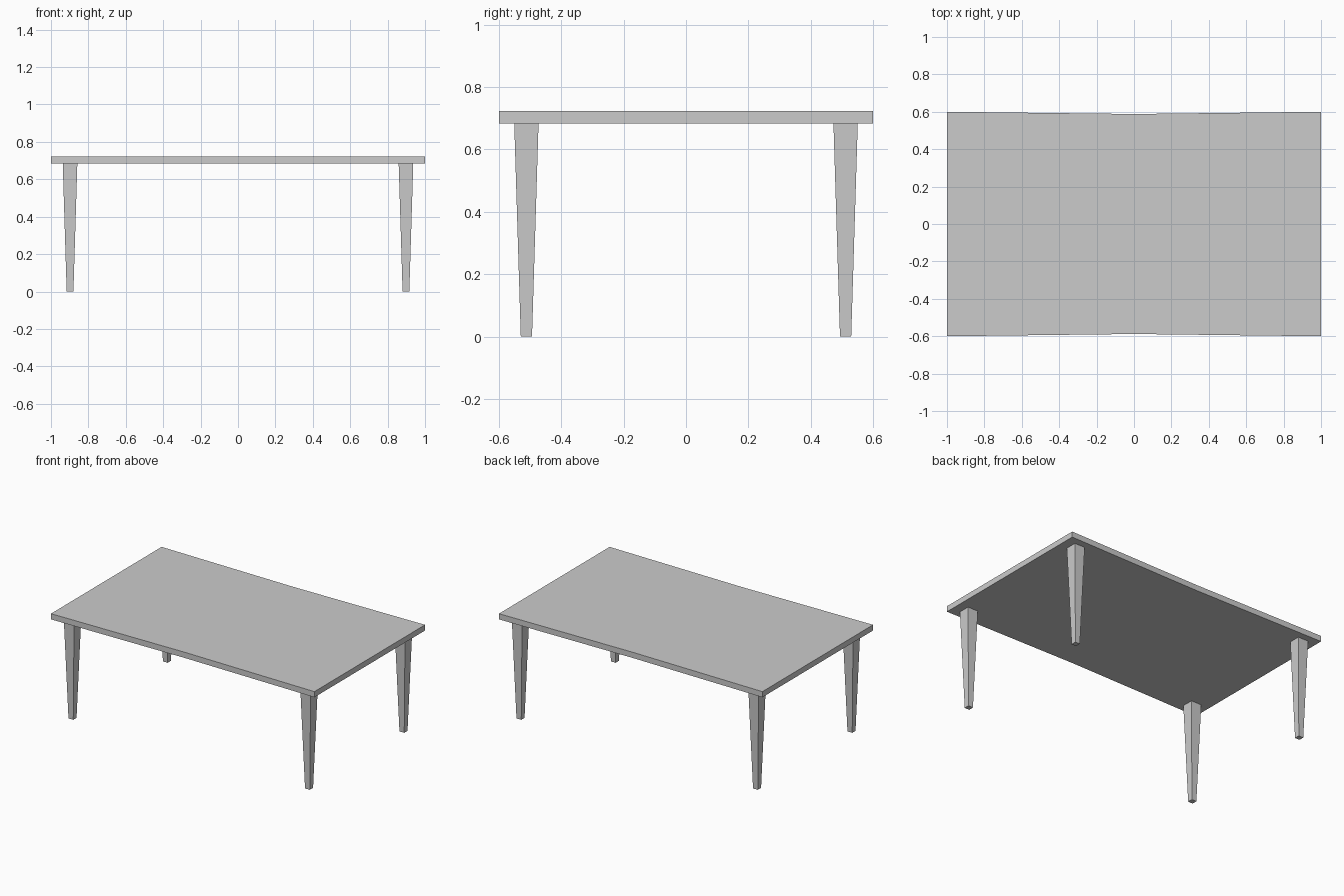
import bpy, bmesh

if "Cube" in bpy.data.objects:
    bpy.data.objects.remove(bpy.data.objects["Cube"])

def finish(name, bm):
    bmesh.ops.recalc_face_normals(bm, faces=bm.faces)
    mesh = bpy.data.meshes.new(name)
    bm.to_mesh(mesh)
    bm.free()
    obj = bpy.data.objects.new(name, mesh)
    bpy.context.collection.objects.link(obj)
    return obj

TOP_Z, UNDER_Z = 0.723, 0.684

# Table top: long edges pinch in slightly at the middle
outline = [(-1, -0.6), (0, -0.588), (1, -0.6), (1, 0.6), (0, 0.588), (-1, 0.6)]
bm = bmesh.new()
face = bm.faces.new([bm.verts.new((x, y, UNDER_Z)) for x, y in outline])
ext = bmesh.ops.extrude_face_region(bm, geom=[face], use_keep_orig=True)
for g in ext["geom"]:
    if isinstance(g, bmesh.types.BMVert):
        g.co.z = TOP_Z
finish("table_top", bm)

# Square tapered legs
def leg(name, cx, cy, top_half=0.039, foot_half=0.018):
    bm = bmesh.new()
    bmesh.ops.create_cube(bm, size=2)
    for v in bm.verts:
        up = v.co.z > 0
        h = top_half if up else foot_half
        v.co = (cx + v.co.x * h, cy + v.co.y * h, UNDER_Z if up else 0)
    finish(name, bm)

for side, sx in (("left", -1), ("right", 1)):
    for end, sy in (("front", -1), ("back", 1)):
        leg(f"{end}_{side}_leg", sx * 0.898, sy * 0.512)
